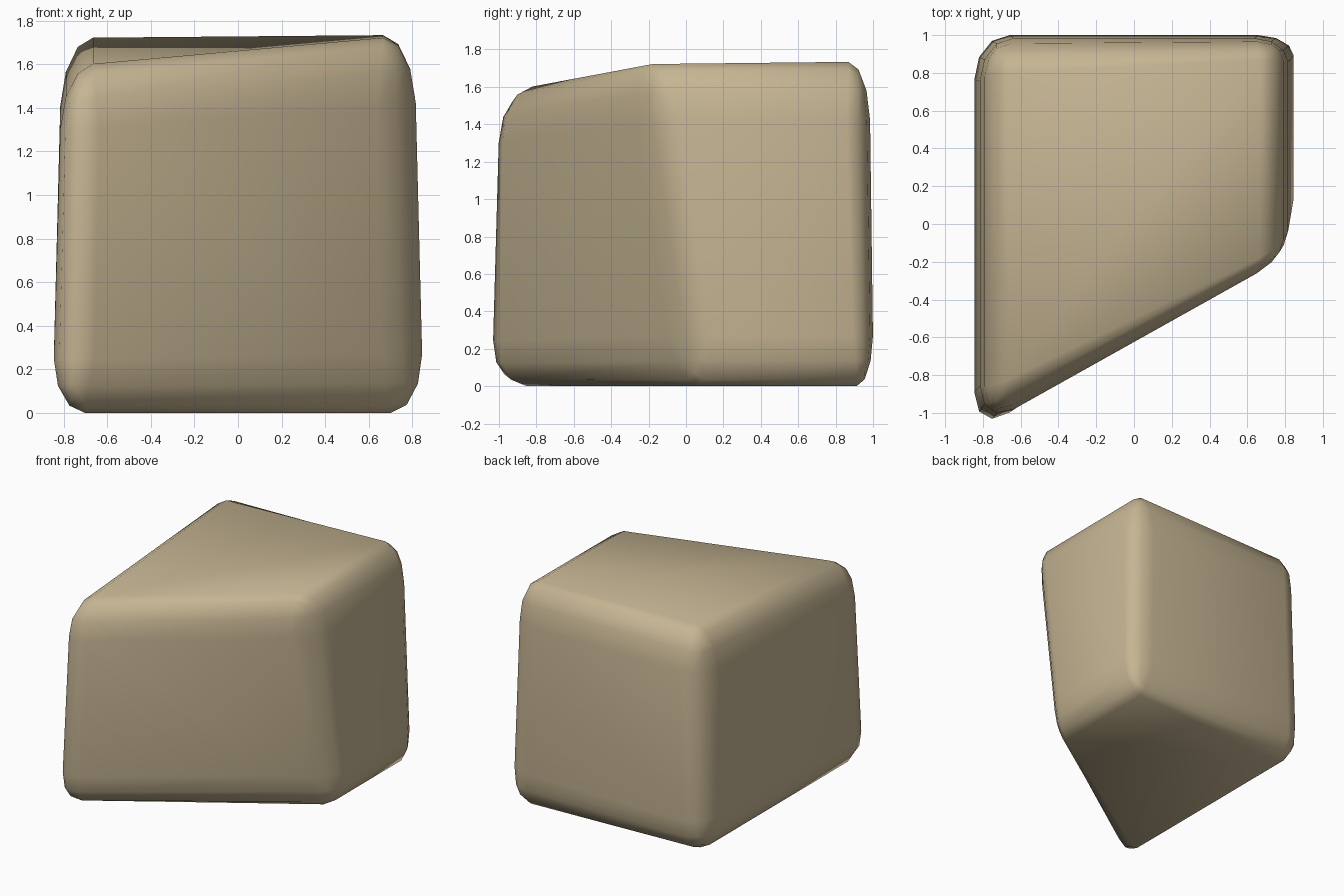
import bpy, bmesh
from mathutils import Vector

if "Cube" in bpy.data.objects:
    bpy.data.objects.remove(bpy.data.objects["Cube"])

# Outer corners of the block before rounding: front-left, front-right, back-left, back-right
BOTTOM = [Vector(c) for c in ((-.852, -1.135, 0), (.852, .07, 0), (-.852, 1.003, 0), (.852, 1.003, 0))]
TOP = [Vector(c) for c in ((-.808, -1.07, 1.575), (.808, -.215, 1.735), (-.808, .98, 1.735), (.808, .98, 1.735))]


def blend(c, u, v):
    return c[0].lerp(c[1], u).lerp(c[2].lerp(c[3], u), v)


# Rounded cube: all edges bevelled with three segments
bm = bmesh.new()
bmesh.ops.create_cube(bm, size=2)
bmesh.ops.bevel(bm, geom=bm.edges[:], offset=.5, segments=3, profile=.5,
                affect='EDGES', clamp_overlap=False)

# Set the rounding per axis, then warp the unit cube into the uneven block
for vert in bm.verts:
    n = [max(0.0, (abs(c) - .5) / .5) for c in vert.co]
    side = .11 - .022 * n[2]
    radius = (side, side, .18 if vert.co.z > 0 else .155)
    t = []
    for c, k, r in zip(vert.co, n, radius):
        inset = r * (1 - k)
        t.append(1 - inset if c > 0 else inset)
    vert.co = blend(BOTTOM, t[0], t[1]).lerp(blend(TOP, t[0], t[1]), t[2])

bmesh.ops.recalc_face_normals(bm, faces=bm.faces[:])
for f in bm.faces:
    f.smooth = True

mesh = bpy.data.meshes.new("stone_block")
bm.to_mesh(mesh)
bm.free()
block = bpy.data.objects.new("stone_block", mesh)
bpy.context.collection.objects.link(block)

# Sandy stone colour
mat = bpy.data.materials.new("sandstone")
mat.diffuse_color = (.56, .46, .29, 1)
mat.use_nodes = True
mat.node_tree.nodes["Principled BSDF"].inputs["Base Color"].default_value = mat.diffuse_color
mesh.materials.append(mat)
